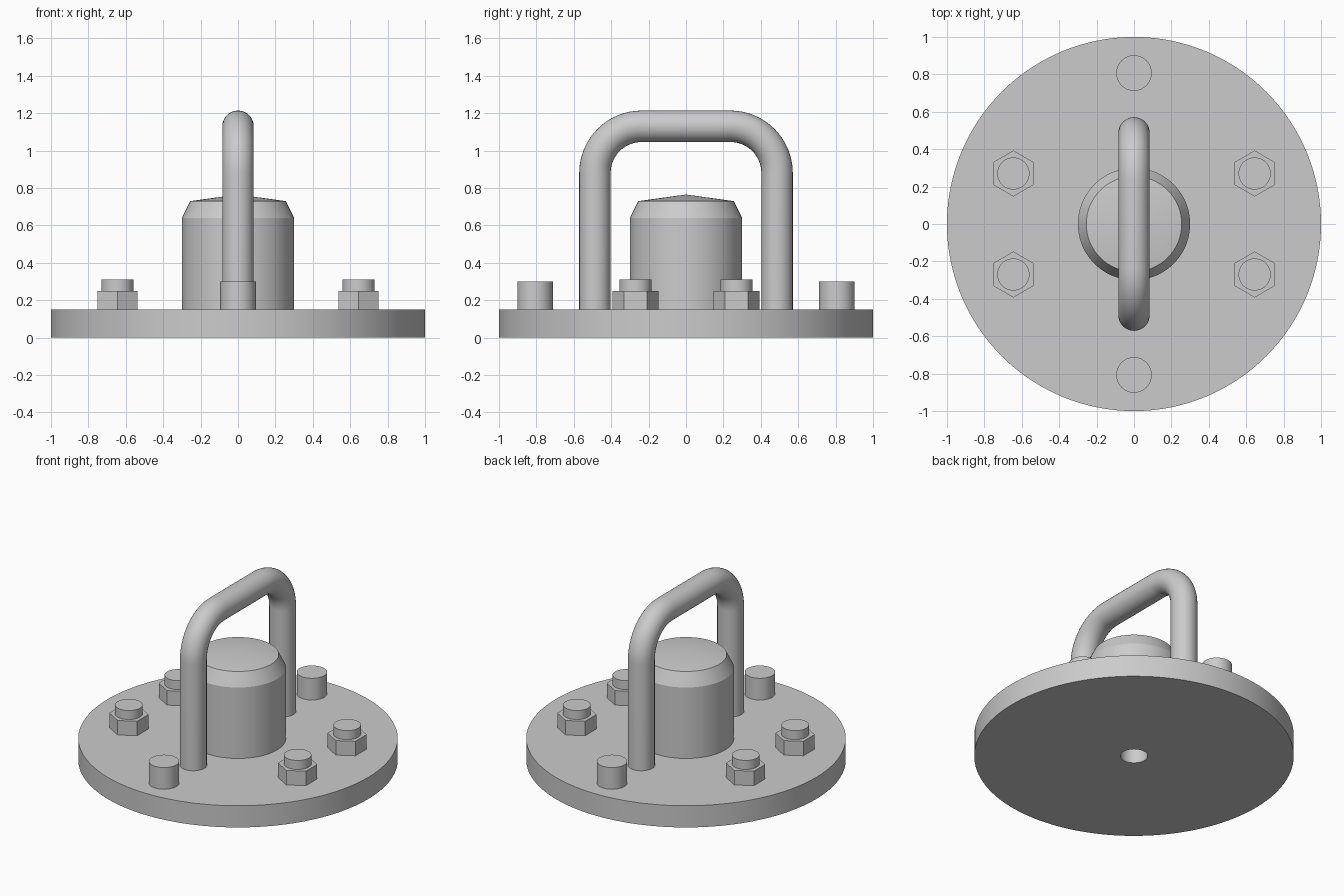
import bpy, bmesh, math
from mathutils import Vector

cube = bpy.data.objects.get("Cube")
if cube:
    bpy.data.objects.remove(cube, do_unlink=True)

# Single plain metal colour
steel = bpy.data.materials.new("steel_grey")
steel.use_nodes = True
grey = (0.6, 0.6, 0.6, 1)
steel.diffuse_color = grey
steel.node_tree.nodes["Principled BSDF"].inputs["Base Color"].default_value = grey


def finish(name, bm, smooth=True):
    bmesh.ops.remove_doubles(bm, verts=bm.verts, dist=1e-5)
    bmesh.ops.recalc_face_normals(bm, faces=bm.faces)
    mesh = bpy.data.meshes.new(name)
    bm.to_mesh(mesh)
    bm.free()
    mesh.materials.append(steel)
    obj = bpy.data.objects.new(name, mesh)
    bpy.context.collection.objects.link(obj)
    if smooth:
        bpy.ops.object.select_all(action='DESELECT')
        obj.select_set(True)
        bpy.context.view_layer.objects.active = obj
        bpy.ops.object.shade_smooth_by_angle(angle=math.radians(25))
    return obj


def lathe(name, profile, steps=96):
    """Spin a closed (radius, height) profile around the z axis."""
    bm = bmesh.new()
    verts = [bm.verts.new((r, 0, z)) for r, z in profile]
    edges = [bm.edges.new((a, b)) for a, b in zip(verts, verts[1:])]
    bmesh.ops.spin(bm, geom=verts + edges, cent=(0, 0, 0), axis=(0, 0, 1),
                   angle=math.tau, steps=steps, use_duplicate=False)
    return finish(name, bm)


def prism(name, sides, radius, x, y, z0, z1, turn=0.0, smooth=True):
    bm = bmesh.new()
    ring = [bm.verts.new((x + radius * math.cos(turn + math.tau * i / sides),
                          y + radius * math.sin(turn + math.tau * i / sides), z0))
            for i in range(sides)]
    face = bm.faces.new(ring)
    top = bmesh.ops.extrude_face_region(bm, geom=[face], use_keep_orig=True)
    moved = [v for v in top["geom"] if isinstance(v, bmesh.types.BMVert)]
    bmesh.ops.translate(bm, verts=moved, vec=(0, 0, z1 - z0))
    return finish(name, bm, smooth)


# Round base plate and hub, both bored from below
PLATE, BORE = 0.15, 0.085
lathe("base_plate", [(BORE, PLATE), (BORE, 0), (1, 0), (1, PLATE), (BORE, PLATE)], 128)
lathe("hub", [(0, 0.6), (BORE, 0.6), (BORE, PLATE), (0.3, PLATE), (0.3, 0.64),
              (0.255, 0.73), (0, 0.765)])

# Bent bar handle swept along an arch
half, bend, top = 0.487, 0.25, 1.13
path = [(half, PLATE)]
for i in range(17):
    a = math.pi / 2 * i / 16
    path.append((half - bend + bend * math.cos(a), top - bend + bend * math.sin(a)))
path += [(-y, z) for y, z in reversed(path)]
bm = bmesh.new()
rings = []
for i, (y, z) in enumerate(path):
    before, after = path[max(i - 1, 0)], path[min(i + 1, len(path) - 1)]
    tangent = Vector((0, after[0] - before[0], after[1] - before[1])).normalized()
    if abs(z - (top - bend)) < 1e-6:
        tangent = Vector((0, 0, math.copysign(1, y)))
    elif abs(z - top) < 1e-6:
        tangent = Vector((0, -1, 0))
    side = Vector((1, 0, 0))
    normal = tangent.cross(side)
    rings.append([bm.verts.new(Vector((0, y, z)) + 0.084 *
                  (side * math.cos(math.tau * k / 32) + normal * math.sin(math.tau * k / 32)))
                  for k in range(32)])
for a, b in zip(rings, rings[1:]):
    for k in range(32):
        n = (k + 1) % 32
        bm.faces.new((a[k], a[n], b[n], b[k]))
bm.faces.new(rings[0])
bm.faces.new(rings[-1])
finish("handle", bm)

# Four hex nuts with studs, two per side
for sx, side in ((1, "left"), (-1, "right")):
    for sy, end in ((1, "back"), (-1, "front")):
        x, y = 0.645 * sx, 0.27 * sy
        prism(f"nut_{end}_{side}", 6, 0.123, x, y, PLATE, 0.25, math.pi / 6, False)
        prism(f"stud_{end}_{side}", 48, 0.086, x, y, 0.25, 0.312)

# Locating pins at the front and back
for sy, end in ((1, "back"), (-1, "front")):
    prism(f"pin_{end}", 48, 0.095, 0, 0.807 * sy, PLATE, 0.3)
